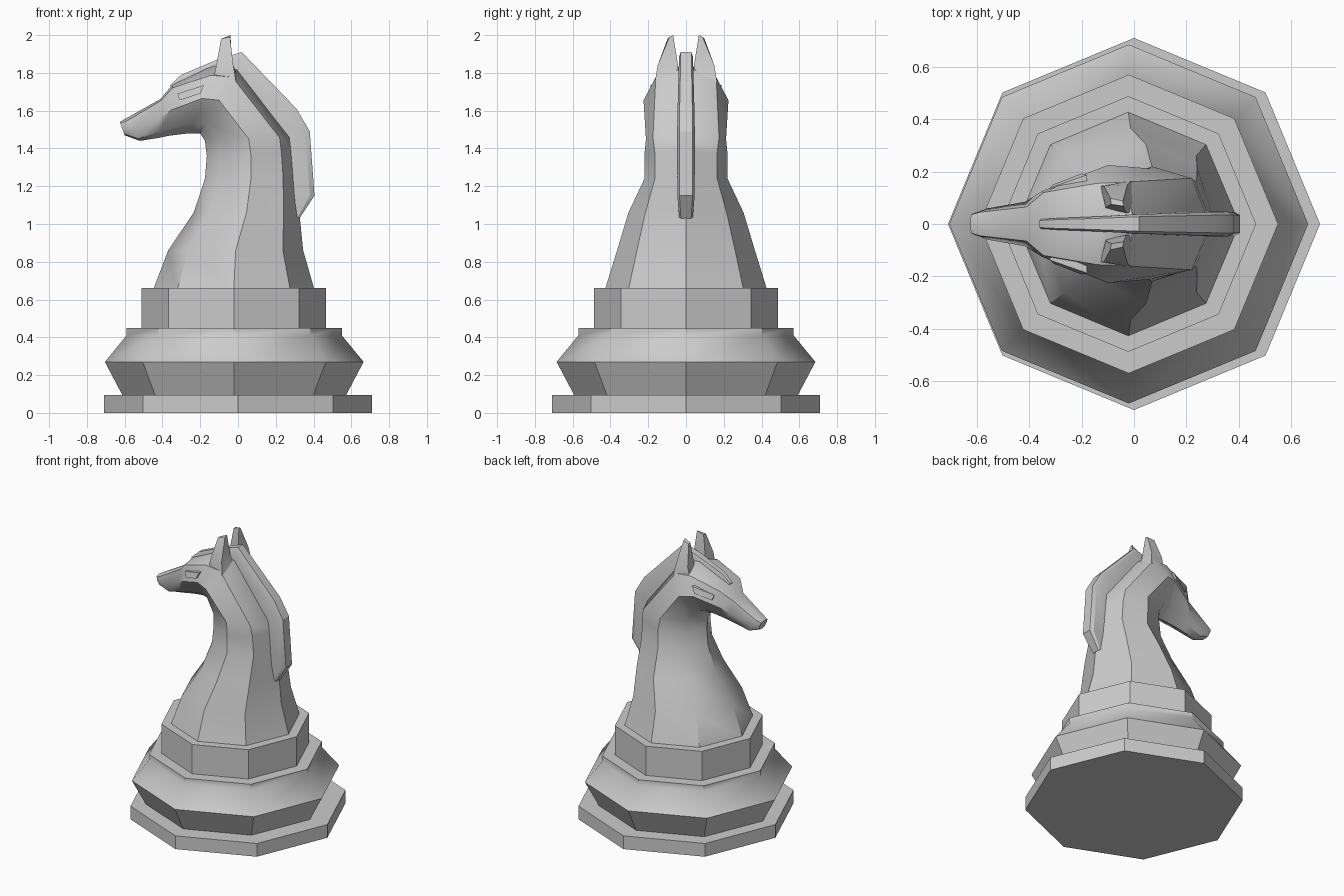
import bpy, bmesh, math
from mathutils import Vector

if "Cube" in bpy.data.objects:
    bpy.data.objects.remove(bpy.data.objects["Cube"])


def loft(name, loops, mirror=False, angle=40):
    """Skin a list of equal-length point loops and cap both ends."""
    bm = bmesh.new()
    rings = [[bm.verts.new(p) for p in loop] for loop in loops]
    n = len(rings[0])
    for a, b in zip(rings, rings[1:]):
        for i in range(n):
            j = (i + 1) % n
            bm.faces.new((a[i], a[j], b[j], b[i]))
    bm.faces.new(rings[0])
    bm.faces.new(rings[-1])
    bmesh.ops.recalc_face_normals(bm, faces=bm.faces)
    mesh = bpy.data.meshes.new(name)
    bm.to_mesh(mesh)
    bm.free()
    ob = bpy.data.objects.new(name, mesh)
    bpy.context.collection.objects.link(ob)
    bpy.ops.object.select_all(action='DESELECT')
    ob.select_set(True)
    bpy.context.view_layer.objects.active = ob
    bpy.ops.object.shade_smooth_by_angle(angle=math.radians(angle))
    if mirror:
        ob.modifiers.new("mirror", 'MIRROR').use_axis = (False, True, False)
    return ob


def octagons(profile, cx):
    return [[(cx + r * math.cos(k * math.pi / 4), r * math.sin(k * math.pi / 4), z)
             for k in range(8)] for r, z in profile]


# octagonal base tiers
loft("base_plate", octagons([(.71, 0), (.71, .095)], 0))
loft("base_skirt", octagons([(.59, .09), (.685, .27), (.57, .41), (.57, .45)], -.02))
loft("base_collar", octagons([(.488, .44), (.488, .66)], -.022))


def section(xf, zf, xb, zb, wf, ws, wb, tf=.15, tb=.85):
    """Eight-sided slice from throat point to crest point."""
    f, b = Vector((xf, 0, zf)), Vector((xb, 0, zb))
    right = [f.lerp(b, t) + Vector((0, w, 0)) for t, w in ((tf, wf), (.5, ws), (tb, wb))]
    left = [Vector((p.x, -p.y, p.z)) for p in reversed(right)]
    return [f] + right + [b] + left


# neck and head in one skin, slices turning from level to upright
slices = [
    (-.45, .65, .405, .65, .305, .43, .305),
    (-.37, .86, .345, .86, .26, .365, .26),
    (-.235, 1.06, .325, 1.06, .205, .305, .215),
    (-.175, 1.24, .312, 1.24, .15, .22, .165),
    (-.165, 1.36, .30, 1.38, .14, .22, .165),
    (-.175, 1.44, .29, 1.46, .13, .212, .175),
    (-.20, 1.48, .0, 1.83, .11, .225, .16),
    (-.26, 1.48, -.12, 1.85, .09, .19, .155, .15, .83),
    (-.36, 1.468, -.345, 1.74, .07, .125, .12, .15, .93),
    (-.42, 1.456, -.41, 1.662, .055, .085, .065, .15, .95),
    (-.52, 1.44, -.595, 1.558, .035, .06, .045, .1, .9),
    (-.60, 1.47, -.625, 1.54, .03, .04, .035, .1, .9),
]
loft("neck_and_head", [section(*s) for s in slices])

# mane with bevelled crest, running down into the forelock
crest = [  # outer x, z, inner x, z, half width
    (-.36, 1.735, -.34, 1.70, .018),
    (-.30, 1.79, -.27, 1.72, .022),
    (-.11, 1.87, -.10, 1.78, .03),
    (.02, 1.91, -.02, 1.77, .037),
    (.31, 1.61, .20, 1.52, .045),
    (.38, 1.49, .25, 1.44, .047),
    (.405, 1.15, .27, 1.16, .046),
    (.325, 1.03, .28, 1.06, .036),
]
mane = []
for xo, zo, xi, zi, w in crest:
    o, i = Vector((xo, 0, zo)), Vector((xi, 0, zi))
    m = o.lerp(i, .18)
    mane.append([(p.x, y, p.z) for p, y in
                 ((i, -w), (m, -w), (o, -.75 * w), (o, .75 * w), (m, w), (i, w))])
loft("mane", mane, angle=25)

# ears
loft("ears", [
    [(-.13, .145, 1.77), (-.11, .06, 1.80), (.0, .04, 1.78), (-.01, .165, 1.75)],
    [(-.115, .145, 1.84), (-.105, .065, 1.86), (-.03, .042, 1.84), (-.025, .15, 1.84)],
    [(-.09, .098, 1.98), (-.087, .075, 1.98), (-.04, .068, 2.0), (-.042, .088, 1.99)],
], mirror=True, angle=25)

# almond eyes set into the cheeks
eye = [(-.32, .138, 1.69), (-.18, .187, 1.735), (-.20, .193, 1.69), (-.31, .15, 1.655)]
loft("eyes", [[(x, y - .06, z) for x, y, z in eye], eye], mirror=True, angle=20)
